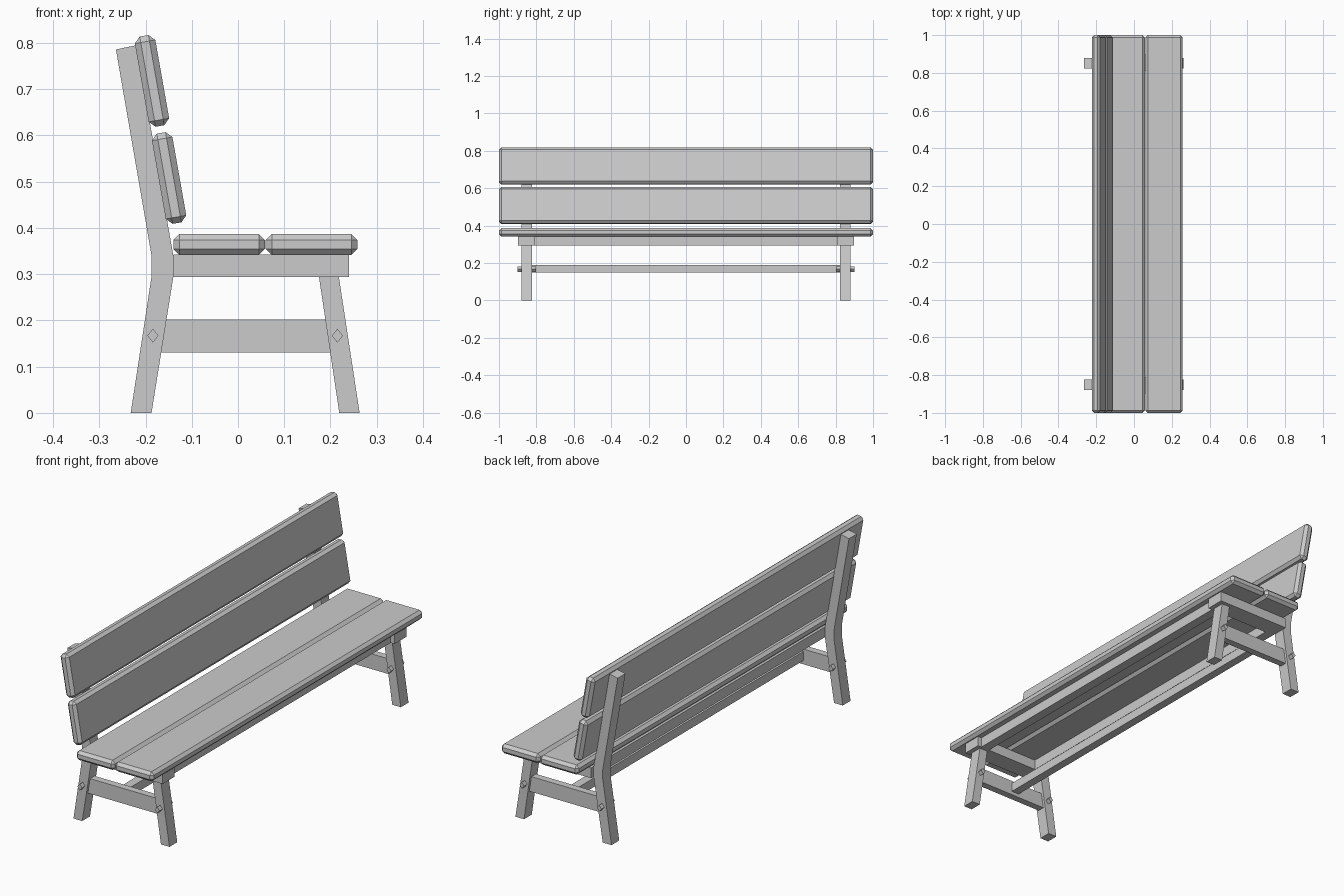
import bpy, bmesh, math
from mathutils import Matrix, Vector

cube = bpy.data.objects.get("Cube")
if cube:
    bpy.data.objects.remove(cube, do_unlink=True)

GREY = (0.6, 0.6, 0.6, 1)
wood = bpy.data.materials.new("grey wood")
wood.use_nodes = True
wood.diffuse_color = GREY
wood.node_tree.nodes["Principled BSDF"].inputs["Base Color"].default_value = GREY


def finish(name, bm):
    bmesh.ops.recalc_face_normals(bm, faces=bm.faces)
    mesh = bpy.data.meshes.new(name)
    bm.to_mesh(mesh)
    bm.free()
    mesh.materials.append(wood)
    obj = bpy.data.objects.new(name, mesh)
    bpy.context.collection.objects.link(obj)
    return obj


def prism(name, profile, y0, y1):
    """Extrude an x-z outline along y."""
    bm = bmesh.new()
    face = bm.faces.new([bm.verts.new((x, y0, z)) for x, z in profile])
    out = bmesh.ops.extrude_face_region(bm, geom=[face])
    verts = [g for g in out["geom"] if isinstance(g, bmesh.types.BMVert)]
    bmesh.ops.translate(bm, verts=verts, vec=(0, y1 - y0, 0))
    return finish(name, bm)


def beam(name, x0, x1, y0, y1, z0, z1):
    return prism(name, [(x0, z0), (x1, z0), (x1, z1), (x0, z1)], y0, y1)


def board(name, x, z, tilt):
    """Full-length plank with chamfered edges, tilted about y."""
    bm = bmesh.new()
    bmesh.ops.create_cube(bm, size=1)
    bmesh.ops.scale(bm, verts=bm.verts, vec=(0.198, 2, 0.045))
    bmesh.ops.bevel(bm, geom=bm.edges[:], offset=0.013, segments=1,
                    affect='EDGES', profile=0.5)
    turn = Matrix.Translation(Vector((x, 0, z))) @ Matrix.Rotation(math.radians(tilt), 4, 'Y')
    bmesh.ops.transform(bm, matrix=turn, verts=bm.verts)
    return finish(name, bm)


# Seat and backrest planks
board("seat_board_rear", -0.041, 0.364, 0)
board("seat_board_front", 0.159, 0.364, 0)
board("back_board_lower", -0.149, 0.508, 80)
board("back_board_upper", -0.186, 0.718, 80)

# Leg outlines
rear_leg = [(-0.232, 0), (-0.187, 0), (-0.14, 0.293), (-0.14, 0.341),
            (-0.22, 0.795), (-0.264, 0.786), (-0.187, 0.34), (-0.187, 0.295)]
front_leg = [(0.219, 0), (0.263, 0), (0.218, 0.295), (0.175, 0.295)]
stretcher = [(-0.168, 0.131), (0.203, 0.131), (0.192, 0.202), (-0.157, 0.202)]

# End frames
for side, s in (("right", -1), ("left", 1)):
    prism("rear_leg_" + side, rear_leg, s * 0.823, s * 0.88)
    prism("front_leg_" + side, front_leg, s * 0.823, s * 0.88)
    prism("stretcher_" + side, stretcher, s * 0.835, s * 0.868)
    beam("seat_bearer_" + side, -0.14, 0.24, s * 0.81, s * 0.898, 0.294, 0.342)
    # Diamond-shaped pegs through the legs
    for place, x in (("rear", -0.184), ("front", 0.215)):
        peg = [(x - 0.012, 0.167), (x, 0.152), (x + 0.012, 0.167), (x, 0.182)]
        prism("peg_" + place + "_" + side, peg, s * 0.803, s * 0.902)

# Long rails
beam("seat_rail_front", 0.175, 0.22, -0.82, 0.82, 0.294, 0.342)
beam("seat_rail_rear", -0.14, -0.095, -0.82, 0.82, 0.294, 0.342)
beam("lower_rail", -0.02, 0.02, -0.84, 0.84, 0.148, 0.19)
